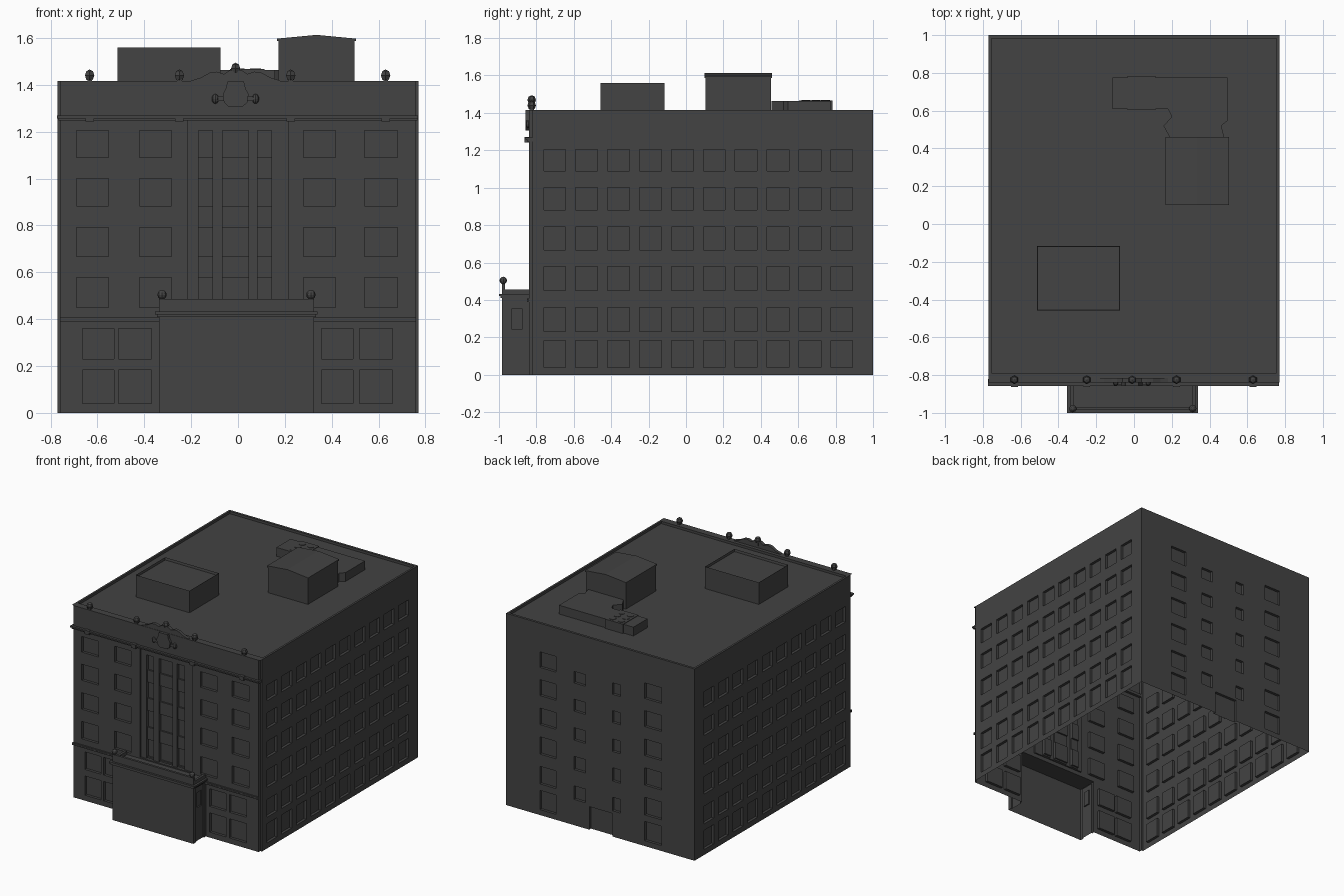
import bpy, bmesh, math
from mathutils import Vector

if "Cube" in bpy.data.objects:
    bpy.data.objects.remove(bpy.data.objects["Cube"])

mat = bpy.data.materials.new("dark grey")
mat.diffuse_color = (0.056, 0.056, 0.056, 1)
mat.use_nodes = True
mat.node_tree.nodes["Principled BSDF"].inputs["Base Color"].default_value = mat.diffuse_color


def finish(name, bm, out=None):
    bmesh.ops.remove_doubles(bm, verts=bm.verts, dist=1e-5)
    bmesh.ops.recalc_face_normals(bm, faces=bm.faces)
    if out is not None:
        bm.normal_update()
        if sum(f.normal.dot(Vector(out)) * f.calc_area() for f in bm.faces) < 0:
            bmesh.ops.reverse_faces(bm, faces=bm.faces)
    me = bpy.data.meshes.new(name)
    bm.to_mesh(me)
    bm.free()
    me.materials.append(mat)
    ob = bpy.data.objects.new(name, me)
    bpy.context.collection.objects.link(ob)
    return ob


def quad(bm, *pts):
    return bm.faces.new([bm.verts.new(p) for p in pts])


def add_box(bm, x0, x1, y0, y1, z0, z1):
    vs = bmesh.ops.create_cube(bm, size=1)["verts"]
    for v in vs:
        v.co = (x0 if v.co.x < 0 else x1, y0 if v.co.y < 0 else y1, z0 if v.co.z < 0 else z1)


def boxes(name, *dims):
    bm = bmesh.new()
    for d in dims:
        add_box(bm, *d)
    return finish(name, bm)


def prism(name, pts, place, a, b):
    """Extrude a 2D outline between depths a and b."""
    bm = bmesh.new()
    lo = [bm.verts.new(place(p, q, a)) for p, q in pts]
    hi = [bm.verts.new(place(p, q, b)) for p, q in pts]
    bm.faces.new(lo)
    bm.faces.new(hi)
    n = len(pts)
    for i in range(n):
        bm.faces.new((lo[i], lo[(i + 1) % n], hi[(i + 1) % n], hi[i]))
    return finish(name, bm)


def wall(name, u0, u1, z0, z1, rects, place, out):
    """Wall sheet with recessed rectangles (ua, ub, za, zb, depth); later ones win, None = hole."""
    us = sorted({u0, u1, *(r[0] for r in rects), *(r[1] for r in rects)})
    zs = sorted({z0, z1, *(r[2] for r in rects), *(r[3] for r in rects)})

    def depth(i, j):
        u, z = (us[i] + us[i + 1]) / 2, (zs[j] + zs[j + 1]) / 2
        d = 0
        for a, b, c, e, k in rects:
            if a < u < b and c < z < e:
                d = k
        return d

    bm = bmesh.new()
    nu, nz = len(us) - 1, len(zs) - 1
    D = [[depth(i, j) for j in range(nz)] for i in range(nu)]
    for i in range(nu):
        for j in range(nz):
            d = D[i][j]
            if d is None:
                continue
            a, b, c, e = us[i], us[i + 1], zs[j], zs[j + 1]
            quad(bm, place(a, c, d), place(b, c, d), place(b, e, d), place(a, e, d))
            if i + 1 < nu and D[i + 1][j] not in (None, d):
                k = D[i + 1][j]
                quad(bm, place(b, c, d), place(b, e, d), place(b, e, k), place(b, c, k))
            if j + 1 < nz and D[i][j + 1] not in (None, d):
                k = D[i][j + 1]
                quad(bm, place(a, e, d), place(b, e, d), place(b, e, k), place(a, e, k))
    bmesh.ops.remove_doubles(bm, verts=bm.verts, dist=1e-5)
    bmesh.ops.dissolve_limit(bm, angle_limit=0.01, verts=bm.verts, edges=bm.edges)
    return finish(name, bm, out)


H, W, FY, BY = 1.416, 0.77, -0.84, -0.82
ROWS = [(0.04, 0.182), (0.23, 0.36), (0.45, 0.578), (0.668, 0.79), (0.882, 1.0), (1.09, 1.205)]
REC = 0.02

# side walls with ten columns of windows
side = [(-0.76 + 0.1705 * c, -0.643 + 0.1705 * c, a, b, REC) for c in range(10) for a, b in ROWS]
for s, n in ((1, "right_wall"), (-1, "left_wall")):
    wall(n, BY, 1.0, 0, H, side, lambda u, z, d, s=s: (s * (W - d), u, z), (s, 0, 0))

# back wall: wide outer windows, small stair windows, door
back = [(a, b, c, e, REC) for a, b in ((0.36, 0.493), (-0.5, -0.363)) for c, e in ROWS]
back += [(a, b, c - 0.04, e - 0.07, REC) for a, b in ((0.12, 0.216), (-0.165, -0.1)) for c, e in ROWS[1:]]
back += [(-0.1, 0.09, 0, 0.17, REC)]
wall("back_wall", -W, W, 0, H, back, lambda u, z, d: (u, 1.0 - d, z), (0, 1, 0))

# front wall: window columns, central bay with tall strips, opening behind the porch
front = [(a, b, c, e, REC) for a, b in ((-0.69, -0.552), (-0.42, -0.284), (0.28, 0.416), (0.54, 0.68))
         for c, e in ROWS[2:]]
front += [(a, b, c, e, REC) for a, b in ((-0.663, -0.53), (-0.51, -0.37), (0.356, 0.49), (0.518, 0.659))
          for c, e in ROWS[:2]]
front += [(-0.213, 0.213, 0.44, 1.25, 0.01)]
for a, b in ((-0.168, -0.109), (-0.066, 0.045), (0.083, 0.143)):
    front += [(a, b, 0.44, 1.205, 0.022)] + [(a, b, c, e, 0.034) for c, e in ROWS[2:]]
front += [(-0.335, 0.325, 0, 0.42, None)]
wall("front_wall", -0.757, 0.757, 0, H, front, lambda u, z, d: (u, FY + d, z), (0, -1, 0))
for s, n in ((1, "right_corner"), (-1, "left_corner")):
    bm = bmesh.new()
    quad(bm, (s * 0.757, FY, 0), (s * 0.757, BY, 0), (s * 0.757, BY, H), (s * 0.757, FY, H))
    quad(bm, (s * 0.757, BY, 0), (s * W, BY, 0), (s * W, BY, H), (s * 0.757, BY, H))
    finish(n, bm, (s, -1, 0))

# sunken roof with a low rim
bm = bmesh.new()


def rect(x, y0, y1, z):
    return [(-x, y0, z), (x, y0, z), (x, y1, z), (-x, y1, z)]


loops = [rect(W, FY, 1.0, H), rect(0.755, -0.79, 0.982, H), rect(0.755, -0.79, 0.982, 1.398)]
for A, B in zip(loops, loops[1:]):
    for i in range(4):
        quad(bm, A[i], A[(i + 1) % 4], B[(i + 1) % 4], B[i])
quad(bm, *loops[2])
finish("roof", bm, (0, 0, 1))

# front cornice and belt course
boxes("cornice", (-0.765, 0.765, -0.85, BY, 1.247, 1.257), (-0.772, 0.768, -0.858, BY, 1.257, 1.268))
boxes("belt_course", *[(a, b, -0.85, FY, z, z + 0.008) for a, b in ((-0.76, -0.335), (0.325, 0.76))
                       for z in (0.39, 0.399)])

# finials on the parapet and brackets on the cornice
bm = bmesh.new()
FX = (-0.633, -0.25, 0.225, 0.63)


def ball(bm, x, y, z, r, seg=8, rings=5, sz=1.0):
    vs = bmesh.ops.create_uvsphere(bm, u_segments=seg, v_segments=rings, radius=r)["verts"]
    for v in vs:
        v.co = Vector((x + v.co.x, y + v.co.y, z + v.co.z * sz))


for x, z in [(x, 1.44) for x in FX] + [(-0.01, 1.469)]:
    ball(bm, x, -0.825, z, 0.023, 6, 4, 1.1)
    add_box(bm, x - 0.01, x + 0.01, -0.838, -0.812, z - 0.04, z - 0.015)
for x in FX:
    add_box(bm, x - 0.018, x + 0.018, -0.863, FY, 1.243, 1.272)
finish("finials_and_brackets", bm)

# wavy pediment
half = [(0.19, 1.40), (0.19, 1.418), (0.15, 1.43), (0.11, 1.452), (0.08, 1.456), (0.05, 1.446), (0.025, 1.462)]
outline = [(x - 0.01, z) for x, z in half] + [(-x - 0.01, z) for x, z in reversed(half)]
prism("pediment", outline, lambda p, q, d: (p, d, q), -0.838, -0.815)

# shield with scrolls
shield = [(-0.045, 1.415), (0.025, 1.415), (0.032, 1.385), (0.045, 1.36), (0.04, 1.325), (0.02, 1.307),
          (-0.04, 1.307), (-0.06, 1.325), (-0.065, 1.36), (-0.052, 1.385)]
prism("shield", shield, lambda p, q, d: (p, d, q), -0.858, FY)
bm = bmesh.new()
for s in (-1, 1):
    ball(bm, -0.011 + s * 0.086, -0.842, 1.34, 0.015, 8, 6, 1.4)
    a, b = sorted((-0.011 + s * 0.05, -0.011 + s * 0.08))
    add_box(bm, a, b, -0.85, FY, 1.33, 1.35)
finish("shield_scrolls", bm)

# porch, hollow and open underneath
PX0, PX1, PY = -0.337, 0.325, -0.985
wall("porch_front", PX0, PX1, 0, 0.415, [], lambda u, z, d: (u, PY + d, z), (0, -1, 0))
panel = [(-0.955, -0.86, 0, 0.4, 0.008), (-0.93, -0.877, 0.243, 0.355, 0.018)]
for x, s, n in ((PX1, 1, "porch_right"), (PX0, -1, "porch_left")):
    wall(n, PY, FY, 0, 0.415, panel, lambda u, z, d, x=x, s=s: (x - s * d, u, z), (s, 0, 0))
boxes("porch_cornice", (PX0 - 0.008, PX1 + 0.008, -0.993, FY, 0.41, 0.42),
      (PX0 - 0.018, PX1 + 0.015, -1.0, FY, 0.42, 0.432))
boxes("porch_parapet", (PX0, PX1, PY, -0.968, 0.432, 0.485),
      (PX0, PX0 + 0.018, -0.968, FY, 0.432, 0.457), (PX1 - 0.018, PX1, -0.968, FY, 0.432, 0.457))
bm = bmesh.new()
for x in (-0.324, 0.311):
    ball(bm, x, -0.977, 0.504, 0.02, 8, 6)
finish("porch_balls", bm)

# plain roof house with a sunken top
ob = boxes("roof_house_left", (-0.514, -0.075, -0.458, -0.116, 1.398, 1.56))
bm = bmesh.new()
bm.from_mesh(ob.data)
top = [f for f in bm.faces if f.normal.z > 0.9]
bmesh.ops.inset_region(bm, faces=top, thickness=0.004)
bmesh.ops.translate(bm, verts=top[0].verts[:], vec=(0, 0, -0.018))
bm.to_mesh(ob.data)
bm.free()

# gabled roof house
boxes("roof_house_right", (0.172, 0.498, 0.105, 0.455, 1.398, 1.592))
gable = [(0.167, 1.586), (0.503, 1.586), (0.503, 1.597), (0.335, 1.613), (0.167, 1.597)]
prism("gabled_cap", gable, lambda p, q, d: (p, d, q), 0.1, 0.461)

# low duct with flared necks, and fan unit with six fans
duct = [(-0.113, 0.61), (0.18, 0.61), (0.2, 0.567), (0.156, 0.52), (0.19, 0.458), (0.478, 0.458),
        (0.462, 0.52), (0.495, 0.546), (0.495, 0.775), (-0.113, 0.775)]
prism("roof_duct", duct, lambda p, q, d: (p, q, d), 1.398, 1.463)
boxes("fan_unit", (-0.034, 0.113, 0.604, 0.784, 1.398, 1.467))
bm = bmesh.new()
for x in (0.004, 0.075):
    for y in (0.642, 0.694, 0.746):
        vs = bmesh.ops.create_cone(bm, cap_ends=True, segments=10, radius1=0.024, radius2=0.024, depth=0.004)["verts"]
        bmesh.ops.translate(bm, verts=vs, vec=(x, y, 1.468))
finish("fans", bm)
